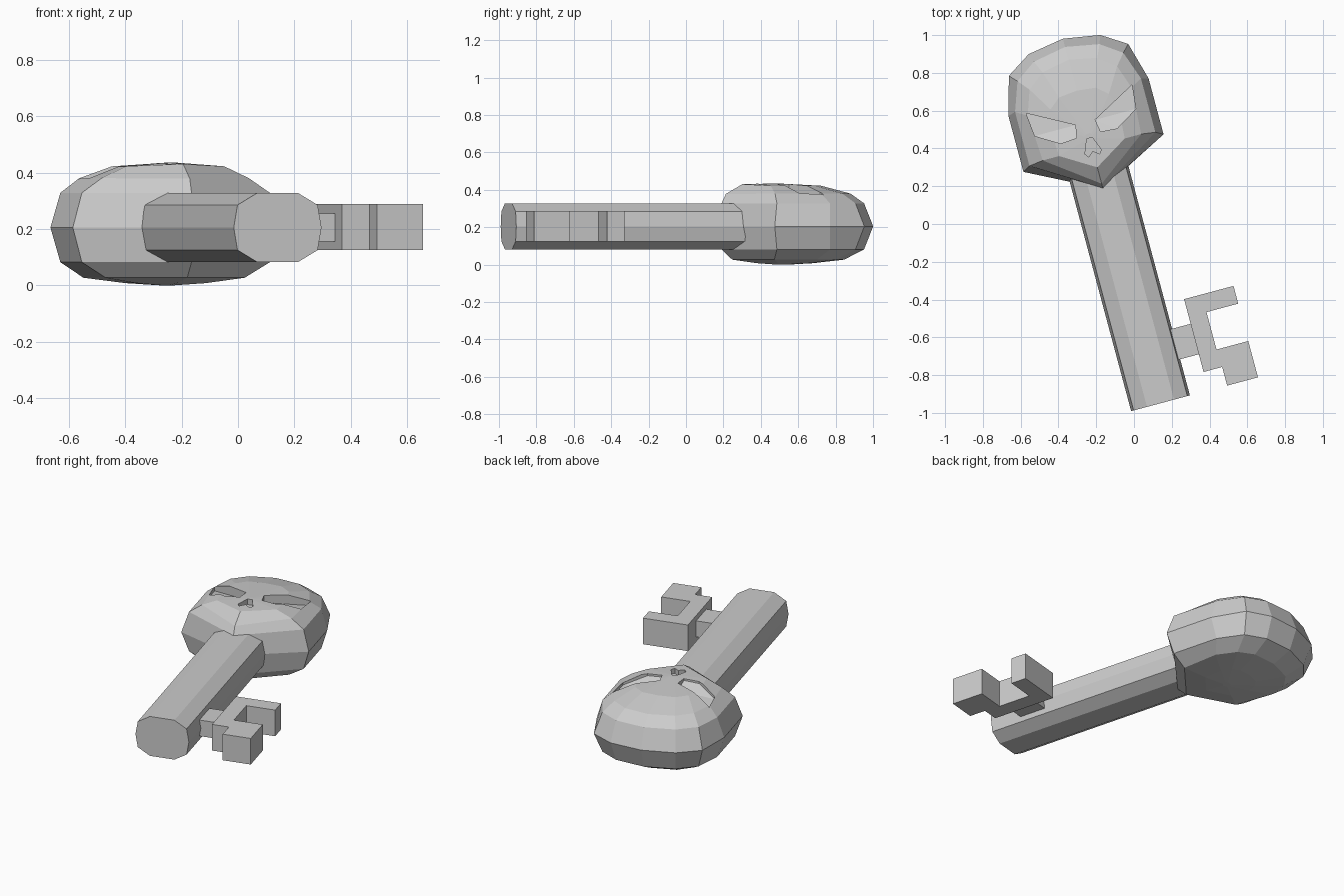
import bpy, bmesh, math
from mathutils import Matrix

if "Cube" in bpy.data.objects:
    bpy.data.objects.remove(bpy.data.objects["Cube"])

# The key lies flat, turned 15 degrees; local x = across, local y = along the key
TURN = Matrix.Rotation(math.radians(15), 4, 'Z') @ Matrix.Translation((-0.11, 0, 0))


def loft(name, rings):
    """Skin a stack of equal-length rings and cap both ends."""
    bm = bmesh.new()
    loops = [[bm.verts.new(TURN @ Matrix.Translation(p).translation) for p in r] for r in rings]
    n = len(loops[0])
    for a, b in zip(loops, loops[1:]):
        for i in range(n):
            j = (i + 1) % n
            bm.faces.new((a[i], a[j], b[j], b[i]))
    caps = [bm.faces.new(loops[0]), bm.faces.new(loops[-1])]
    bmesh.ops.triangulate(bm, faces=[f for f in caps if len(f.verts) > 4])
    bmesh.ops.recalc_face_normals(bm, faces=bm.faces)
    me = bpy.data.meshes.new(name)
    bm.to_mesh(me)
    bm.free()
    ob = bpy.data.objects.new(name, me)
    bpy.context.collection.objects.link(ob)
    return ob


def prism(name, outline, z0, z1):
    return loft(name, [[(x, y, z) for x, y in outline] for z in (z0, z1)])


def skull_ring(half, z, chin_z=None):
    """Mirror a half outline running from crown to chin."""
    pts = [(x, y, z) for x, y in half]
    if chin_z:
        pts[-1] = (*half[-1], chin_z)
    return pts + [(-x, y, z) for x, y, z in reversed(pts[1:-1])]


# Skull-shaped bow
wide = [(0, 1.045), (.196, 1.013), (.327, .929), (.384, .725), (.384, .418), (0, .222)]
rim = [(0, 1.0), (.18, .967), (.29, .89), (.345, .735), (.345, .44), (0, .226)]
brow = [(0, .93), (.15, .90), (.24, .83), (.285, .70), (.27, .45), (0, .25)]
crown = [(0, .76), (.1, .75), (.16, .70), (.19, .62), (.18, .45), (0, .34)]
back = [(0, .89), (.15, .865), (.23, .80), (.275, .68), (.255, .45), (0, .285)]


def shrink(half, s, c=.56):
    return [(x * s, c + (y - c) * s) for x, y in half]


skull = loft("skull_bow", [
    skull_ring(shrink(back, .08), 0),
    skull_ring(shrink(back, .5), .008),
    skull_ring(back, .027),
    skull_ring(rim, .082),
    skull_ring(wide, .205),
    skull_ring(rim, .328),
    skull_ring(brow, .38, .378),
    skull_ring(crown, .422, .430),
    skull_ring(shrink(crown, .1, .5), .435),
])

# Slanted eye sockets, deepest under the brow
eye = [(.29, .714, .348), (.054, .586, .385), (.066, .518, .420),
       (.155, .512, .412), (.277, .586, .366)]
cutters = []
for side in (1, -1):
    floor = [(x * side, y, z) for x, y, z in eye]
    cutters.append(loft("eye_cutter", [floor, [(x, y, .6) for x, y, z in floor]]))

# Nose hollow
nose = [(.015, .50), (.045, .425), (.03, .405), (0, .43),
        (-.03, .405), (-.045, .425), (-.015, .50)]
cutters.append(prism("nose_cutter", nose, .40, .6))

bpy.context.view_layer.objects.active = skull
for c in cutters:
    m = skull.modifiers.new("hollow", 'BOOLEAN')
    m.operation = 'DIFFERENCE'
    m.solver = 'EXACT'
    m.object = c
    bpy.ops.object.modifier_apply(modifier=m.name)
for c in cutters:
    bpy.data.objects.remove(c)

# Ten-sided shaft
quarter = [(.161, 0), (.147, .08), (.074, .123)]
upper = quarter + [(-x, z) for x, z in reversed(quarter)]
section = upper + [(-x, -z) for x, z in upper[1:-1]]
loft("shaft", [[(x, y, .205 + z) for x, z in section] for y in (-.953, .33)])

# Bit: stem and stepped blade
prism("bit_stem", [(.10, -.755), (.27, -.755), (.27, -.588), (.10, -.588)], .155, .255)
blade = [(.263, -.453), (.534, -.453), (.534, -.55), (.36, -.55), (.36, -.755),
         (.534, -.755), (.534, -.954), (.365, -.954), (.365, -.852), (.263, -.852)]
prism("bit_blade", blade, .125, .288)
